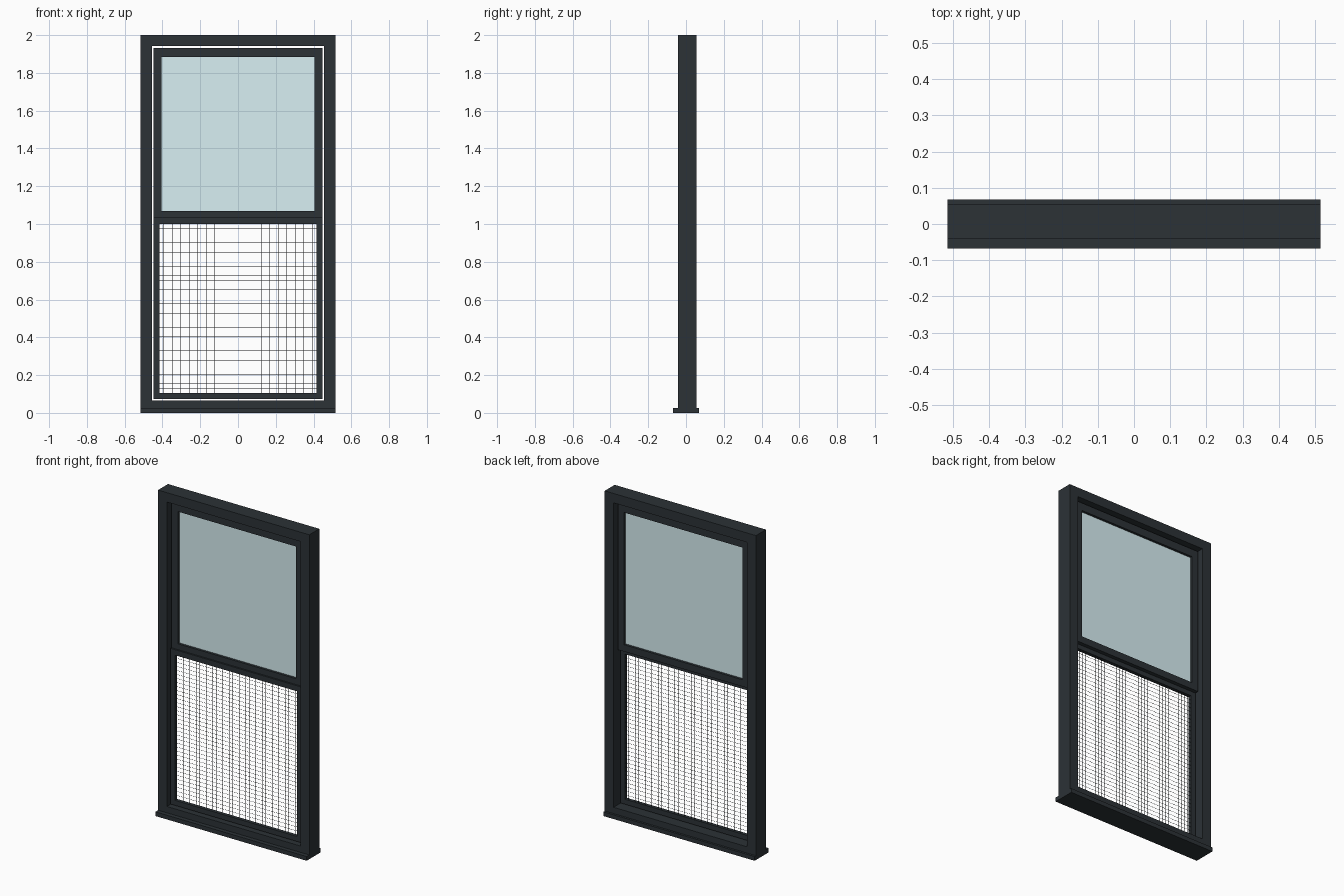
import bpy, bmesh
from mathutils import Matrix

if "Cube" in bpy.data.objects:
    bpy.data.objects.remove(bpy.data.objects["Cube"])


def material(name, rgba):
    m = bpy.data.materials.new(name)
    m.diffuse_color = rgba
    m.use_nodes = True
    m.node_tree.nodes["Principled BSDF"].inputs["Base Color"].default_value = m.diffuse_color
    return m


DARK = material("dark_frame", (0.025, 0.032, 0.037, 1))
WIRE = material("screen_wire", (0.025, 0.03, 0.034, 1))
GLASS = material("glass", (0.69, 0.87, 0.90, 0.45))


def boxes(name, mat, spans):
    """One object from boxes given as (x0, x1, y0, y1, z0, z1)."""
    bm = bmesh.new()
    for x0, x1, y0, y1, z0, z1 in spans:
        centre = Matrix.Translation(((x0 + x1) / 2, (y0 + y1) / 2, (z0 + z1) / 2))
        size = Matrix.Diagonal((x1 - x0, y1 - y0, z1 - z0, 1))
        bmesh.ops.create_cube(bm, size=1, matrix=centre @ size)
    mesh = bpy.data.meshes.new(name)
    bm.to_mesh(mesh)
    bm.free()
    mesh.materials.append(mat)
    ob = bpy.data.objects.new(name, mesh)
    bpy.context.collection.objects.link(ob)
    return ob


def frame(name, w, z0, z1, y0, y1, side, top, bottom):
    """Two full-height stiles with rails fitted between them."""
    for label, s in (("left", -1), ("right", 1)):
        a, b = sorted((s * w, s * (w - side)))
        boxes(f"{name}_{label}_stile", DARK, [(a, b, y0, y1, z0, z1)])
    i = w - side
    boxes(f"{name}_top_rail", DARK, [(-i, i, y0, y1, z1 - top, z1)])
    boxes(f"{name}_bottom_rail", DARK, [(-i, i, y0, y1, z0, z0 + bottom)])


# Sill and fixed outer frame
boxes("sill", DARK, [(-0.516, 0.516, -0.068, 0.068, 0, 0.026)])
frame("outer_frame", 0.516, 0.026, 2.0, -0.042, 0.055, 0.061, 0.058, 0.039)

# Upper glazed sash
frame("upper_sash", 0.447, 1.028, 1.933, -0.010, 0.026, 0.043, 0.048, 0.042)
boxes("glass_pane", GLASS, [(-0.405, 0.405, 0.005, 0.011, 1.068, 1.887)])

# Lower insect screen frame
frame("screen_frame", 0.447, 0.074, 1.034, -0.020, 0.002, 0.031, 0.034, 0.031)

# Woven screen: a grid of thin wires
X, Z0, Z1, Y, T = 0.416, 0.105, 1.000, -0.004, 0.0006
NX, NZ = 37, 36
boxes("screen_vertical_wires", WIRE, [
    (x - T, x + T, Y - T, Y + T, Z0, Z1)
    for x in (-X + 2 * X * i / NX for i in range(1, NX))])
boxes("screen_horizontal_wires", WIRE, [
    (-X, X, Y - T, Y + T, z - T, z + T)
    for z in (Z0 + (Z1 - Z0) * i / NZ for i in range(1, NZ))])
